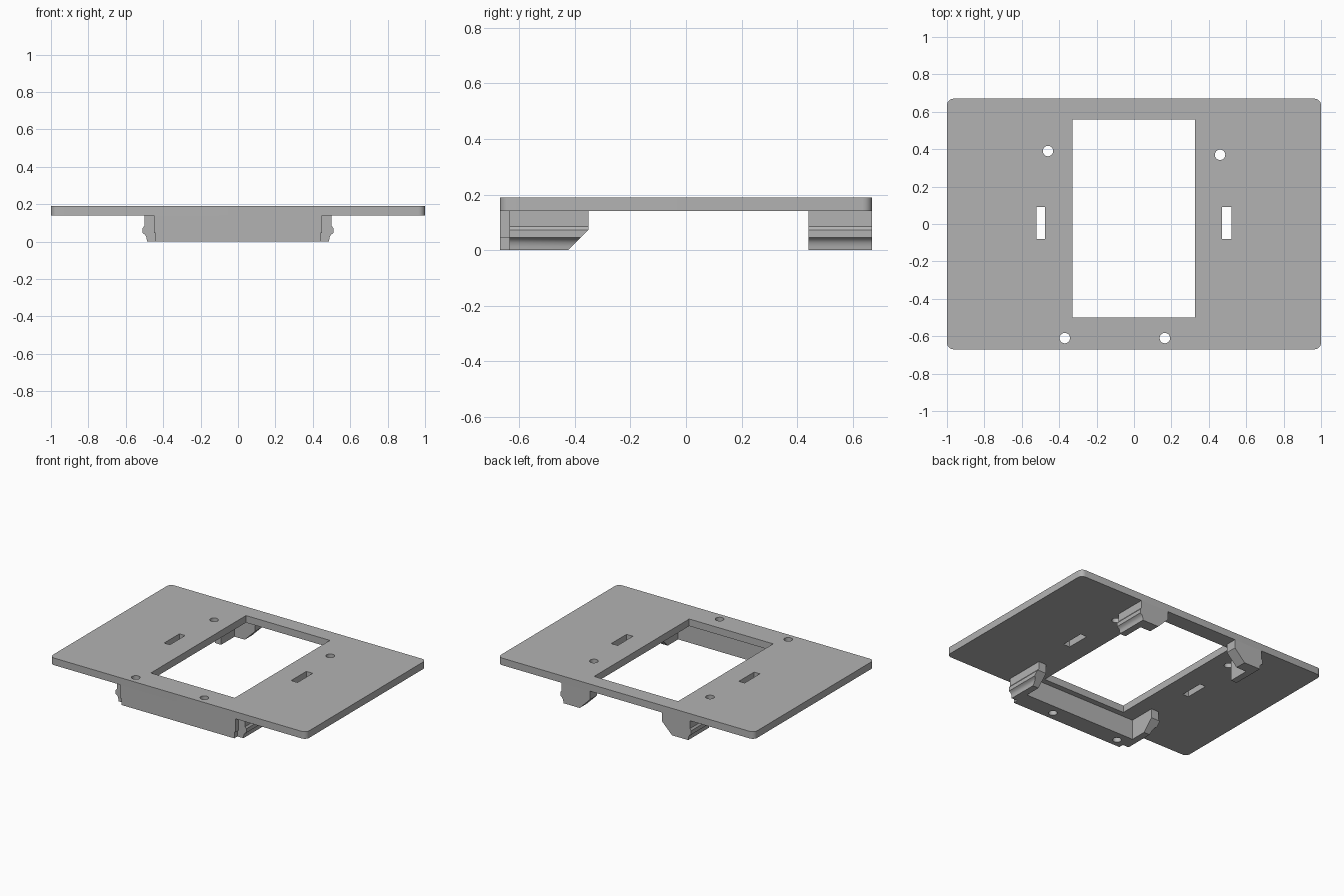
import bpy, bmesh, math
from mathutils import Vector

cube = bpy.data.objects.get("Cube")
if cube:
    bpy.data.objects.remove(cube, do_unlink=True)

grey = bpy.data.materials.new("light_grey")
grey.use_nodes = True
COLOUR = (0.45, 0.45, 0.45, 1)
grey.diffuse_color = COLOUR
grey.node_tree.nodes["Principled BSDF"].inputs["Base Color"].default_value = COLOUR

UNDER, TOP = 0.14, 0.19      # plate faces
FRONT, BACK = -0.67, 0.67    # plate ends


def prism(name, outline, start, end, axis="z", cut=None):
    """Extrude a 2D outline along z (xy outline) or y (xz outline)."""
    def place(p, d):
        return (p[0], p[1], d) if axis == "z" else (p[0], d, p[1])
    bm = bmesh.new()
    face = bm.faces.new([bm.verts.new(place(p, start)) for p in outline])
    geom = bmesh.ops.extrude_face_region(bm, geom=[face])["geom"]
    moved = [g for g in geom if isinstance(g, bmesh.types.BMVert)]
    shift = Vector(place((0, 0), end - start))
    bmesh.ops.translate(bm, verts=moved, vec=shift)
    if cut:
        point, normal = cut
        result = bmesh.ops.bisect_plane(
            bm, geom=bm.verts[:] + bm.edges[:] + bm.faces[:],
            plane_co=point, plane_no=normal, clear_outer=True)
        edges = [g for g in result["geom_cut"] if isinstance(g, bmesh.types.BMEdge)]
        bmesh.ops.holes_fill(bm, edges=edges, sides=0)
    bmesh.ops.recalc_face_normals(bm, faces=bm.faces[:])
    mesh = bpy.data.meshes.new(name)
    bm.to_mesh(mesh)
    bm.free()
    mesh.materials.append(grey)
    obj = bpy.data.objects.new(name, mesh)
    bpy.context.collection.objects.link(obj)
    return obj


def rect(x0, x1, y0, y1):
    return [(x0, y0), (x1, y0), (x1, y1), (x0, y1)]


def circle(x, y, r, n=24):
    return [(x + r * math.cos(math.tau * i / n), y + r * math.sin(math.tau * i / n))
            for i in range(n)]


def rounded_rect(hx, hy, r, steps=6):
    points = []
    for q, (sx, sy) in enumerate([(1, 1), (-1, 1), (-1, -1), (1, -1)]):
        for i in range(steps + 1):
            a = math.pi / 2 * (q + i / steps)
            points.append((sx * (hx - r) + r * math.cos(a), sy * (hy - r) + r * math.sin(a)))
    return points


def drill(obj, outlines):
    """Cut vertical openings through a part and bake the result."""
    cutters = []
    for outline in outlines:
        cutter = prism("opening_cutter", outline, -0.1, 0.3)
        cutter.hide_render = True
        mod = obj.modifiers.new("opening", "BOOLEAN")
        mod.operation, mod.solver, mod.object = "DIFFERENCE", "EXACT", cutter
        cutters.append(cutter)
    graph = bpy.context.evaluated_depsgraph_get()
    baked = bpy.data.meshes.new_from_object(obj.evaluated_get(graph))
    obj.modifiers.clear()
    obj.data = baked
    for cutter in cutters:
        bpy.data.objects.remove(cutter, do_unlink=True)


def smooth(obj):
    bpy.ops.object.select_all(action="DESELECT")
    obj.select_set(True)
    bpy.context.view_layer.objects.active = obj
    bpy.ops.object.shade_smooth_by_angle(angle=math.radians(32))


# Flat plate with window, slots and screw holes
front_holes = [circle(x, -0.61, 0.028) for x in (-0.37, 0.165)]
back_holes = [circle(-0.46, 0.39, 0.028), circle(0.46, 0.37, 0.028)]
slots = [rect(-0.52, -0.475, -0.08, 0.09), rect(0.47, 0.52, -0.08, 0.09)]
window = rect(-0.33, 0.325, -0.50, 0.56)
plate = prism("plate", rounded_rect(1.0, BACK, 0.035), UNDER, TOP)
drill(plate, front_holes + back_holes + slots + [window])
smooth(plate)

# Solid bar under the front edge, slightly narrower at the bottom
half_bar = [(0.44, 0.0), (0.44, 0.045), (0.45, 0.045), (0.45, UNDER)]
bar_outline = half_bar + [(-x, z) for x, z in reversed(half_bar)]
front_bar = prism("front_bar", bar_outline, FRONT, -0.54, "y")
drill(front_bar, front_holes)
smooth(front_bar)

# Ridged side rails and the back corner tabs, mirrored left and right
rail_profile = [(0.44, UNDER), (0.50, UNDER), (0.50, 0.085), (0.51, 0.072),
                (0.51, 0.045), (0.498, 0.038), (0.491, 0.027), (0.488, 0.014),
                (0.487, 0.0), (0.44, 0.0)]
tab_profile = [(0.28, UNDER), (0.46, UNDER), (0.46, 0.0), (0.36, 0.0), (0.28, 0.08)]
chamfer = ((0, -0.35, 0.075), (0, 1, -1))
for side, s in (("left", 1), ("right", -1)):
    rail = [(s * x, z) for x, z in rail_profile]
    tab = [(s * x, z) for x, z in tab_profile]
    smooth(prism(side + "_front_rail", rail, -0.635, -0.35, "y", chamfer))
    smooth(prism(side + "_back_rail", rail, 0.44, BACK, "y"))
    prism(side + "_back_tab", tab, 0.59, BACK, "y")
